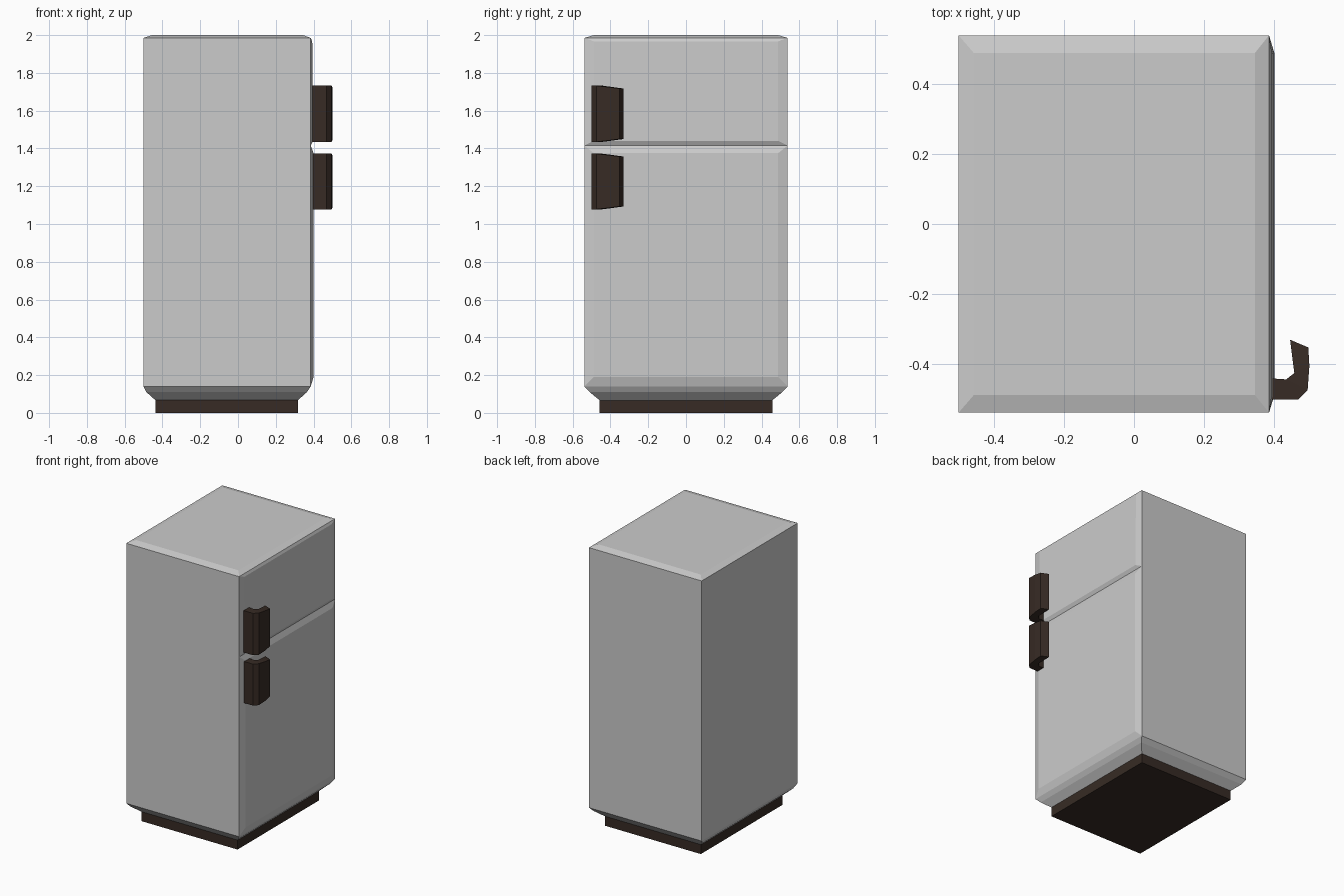
import bpy, bmesh

if "Cube" in bpy.data.objects:
    bpy.data.objects.remove(bpy.data.objects["Cube"])

dark = bpy.data.materials.new("dark_brown")
dark.diffuse_color = (0.038, 0.024, 0.018, 1)
dark.use_nodes = True
dark.node_tree.nodes["Principled BSDF"].inputs["Base Color"].default_value = dark.diffuse_color


def finish(bm, name, mat=None):
    bmesh.ops.recalc_face_normals(bm, faces=bm.faces)
    me = bpy.data.meshes.new(name)
    bm.to_mesh(me)
    bm.free()
    ob = bpy.data.objects.new(name, me)
    bpy.context.collection.objects.link(ob)
    if mat:
        me.materials.append(mat)
    return ob


def bridge(bm, a, b):
    n = len(a)
    return [bm.faces.new((a[i], a[(i + 1) % n], b[(i + 1) % n], b[i])) for i in range(n)]


# Cabinet: stacked rectangles (z, x min, x max, y half-width)
rings = [
    (0.065, -0.435, 0.315, 0.455),
    (0.11, -0.485, 0.365, 0.51),
    (0.14, -0.50, 0.385, 0.538),
    (1.415, -0.50, 0.385, 0.538),
    (1.985, -0.50, 0.385, 0.538),
    (2.0, -0.457, 0.345, 0.488),
]
bm = bmesh.new()
loops = [[bm.verts.new(p) for p in ((x0, -y, z), (x1, -y, z), (x1, y, z), (x0, y, z))]
         for z, x0, x1, y in rings]
sides = [bridge(bm, a, b) for a, b in zip(loops, loops[1:])]
bm.faces.new(loops[0])
bm.faces.new(loops[-1])

# Doors: raised bevelled panels on the right side (ring, z low, z high, x low, x high)
for i, z0, z1, xa, xb in ((2, 0.19, 1.375, 0.40, 0.40), (3, 1.44, 1.967, 0.398, 0.393)):
    old = sides[i][1]
    outer = list(old.verts)
    bm.faces.remove(old)
    zmid = (z0 + z1) / 2
    inner = [bm.verts.new((xb, 0.488 if v.co.y > 0 else -0.488, z1) if v.co.z > zmid
                          else (xa, 0.488 if v.co.y > 0 else -0.488, z0)) for v in outer]
    bridge(bm, outer, inner)
    bm.faces.new(inner)
finish(bm, "cabinet")

# Plinth under the cabinet
bm = bmesh.new()
bmesh.ops.create_cube(bm, size=1)
for v in bm.verts:
    v.co = (-0.06 + v.co.x * 0.754, v.co.y * 0.915, 0.035 + v.co.z * 0.07)
finish(bm, "plinth", dark)

# Hooked handles: plan profile (x, y, vertical trim at each end)
hook = [
    (0.388, -0.50, 0), (0.468, -0.50, 0), (0.495, -0.473, 0), (0.50, -0.405, 0.008),
    (0.497, -0.352, 0.015), (0.445, -0.33, 0.015), (0.457, -0.425, 0.002),
    (0.434, -0.443, 0), (0.388, -0.44, 0),
]
for name, z0, z1 in (("upper_handle", 1.435, 1.732), ("lower_handle", 1.078, 1.372)):
    bm = bmesh.new()
    low = [bm.verts.new((x, y, z0 + t)) for x, y, t in hook]
    high = [bm.verts.new((x, y, z1 - t)) for x, y, t in hook]
    bridge(bm, low, high)
    caps = [bm.faces.new(low), bm.faces.new(high)]
    bmesh.ops.triangulate(bm, faces=caps)
    finish(bm, name, dark)
